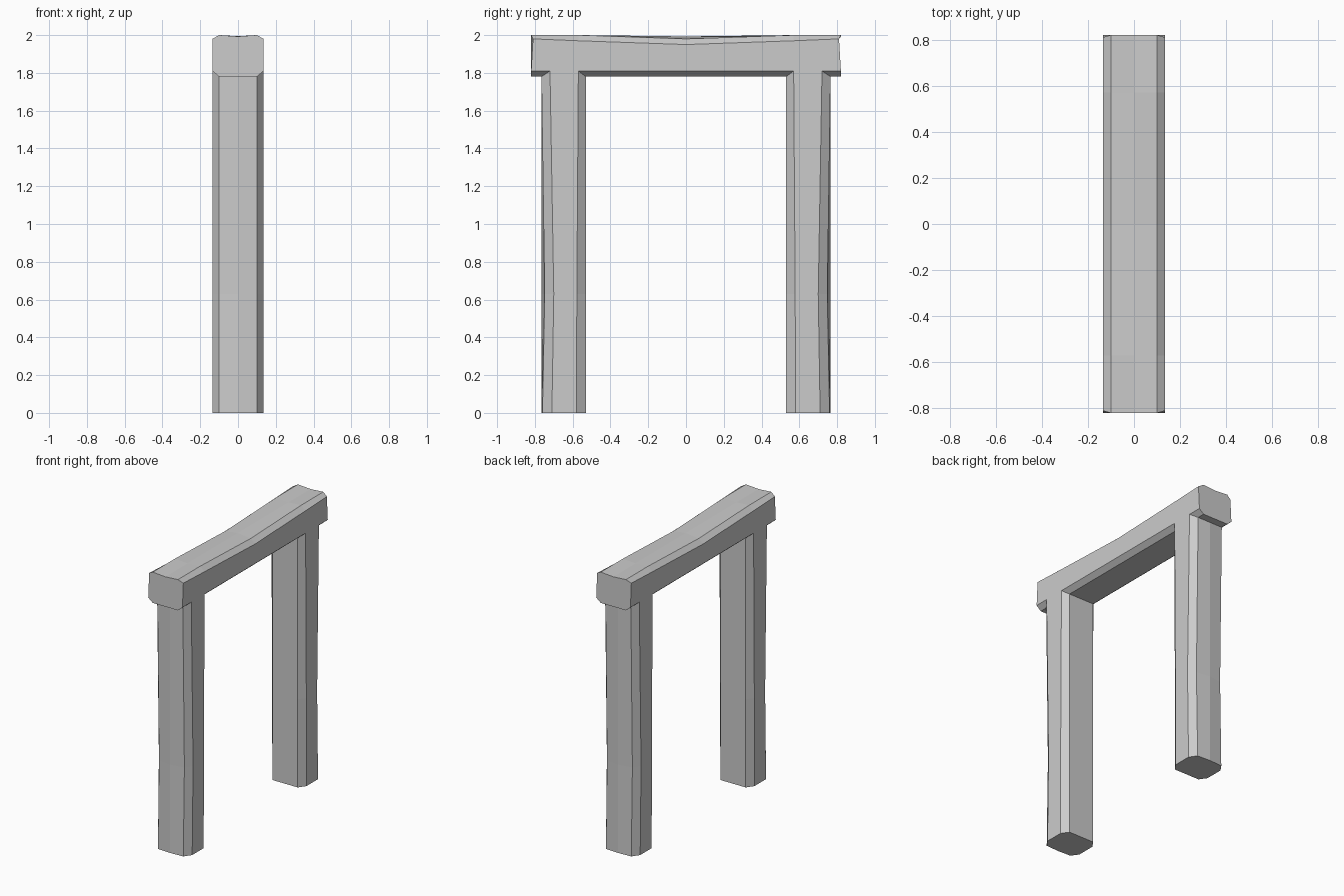
import bpy
import bmesh

if "Cube" in bpy.data.objects:
    bpy.data.objects.remove(bpy.data.objects["Cube"])


def loft(name, rings, cap_start=True, cap_end=True):
    """Skin a list of equal-length vertex rings into one flat-shaded object."""
    bm = bmesh.new()
    vr = [[bm.verts.new(p) for p in ring] for ring in rings]
    n = len(vr[0])
    for a, b in zip(vr, vr[1:]):
        for i in range(n):
            j = (i + 1) % n
            bm.faces.new((a[i], a[j], b[j], b[i]))
    if cap_start:
        bm.faces.new(vr[0][::-1])
    if cap_end:
        bm.faces.new(vr[-1])
    bmesh.ops.recalc_face_normals(bm, faces=bm.faces)
    # an open loft has no guaranteed outside: make its cap face downwards
    if not cap_end:
        cap = min(bm.faces, key=lambda f: f.calc_center_median().z)
        if cap.normal.z > 0:
            bmesh.ops.reverse_faces(bm, faces=bm.faces)
    mesh = bpy.data.meshes.new(name)
    bm.to_mesh(mesh)
    bm.free()
    obj = bpy.data.objects.new(name, mesh)
    bpy.context.collection.objects.link(obj)
    return obj


W, C = 0.135, 0.10  # half width, half width inside the chamfers


# Lintel: chamfered beam with a worn, sagging top edge
def beam_ring(y, y_corner, shoulder, edge, centre):
    return [(-W, y, 1.81), (-C, y, 1.78), (C, y, 1.78), (W, y, 1.81),
            (W, y_corner, shoulder), (C, y, edge), (0, y, centre),
            (-C, y, edge), (-W, y_corner, shoulder)]


half = [(0.82, 0.81, 1.98, 2.0, 1.993), (0.57, 0.57, 1.97, 2.0, 1.994)]
stations = [(-y, -yc, s, e, c) for y, yc, s, e, c in half]
stations += [(0, 0, 1.95, 1.98, 1.993)] + half[::-1]
loft("lintel", [beam_ring(*s) for s in stations])


# Posts: chamfered columns, worn on the outer corners, mitred into the lintel
def post_ring(side, z, z_side, y_in, y_out, y_edge):
    pts = [(-C, 0.53, z), (C, 0.53, z), (W, y_in, z_side), (W, y_out, z_side),
           (C, y_edge, z), (0, 0.765, z), (-C, y_edge, z),
           (-W, y_out, z_side), (-W, y_in, z_side)]
    return [(x, side * y, h) for x, y, h in pts]


levels = [(0, 0, 0.58, 0.71, 0.76), (0.63, 0.63, 0.578, 0.70, 0.748),
          (1.78, 1.81, 0.57, 0.72, 0.765)]
for name, side in (("front_post", -1), ("back_post", 1)):
    loft(name, [post_ring(side, *l) for l in levels], cap_end=False)
